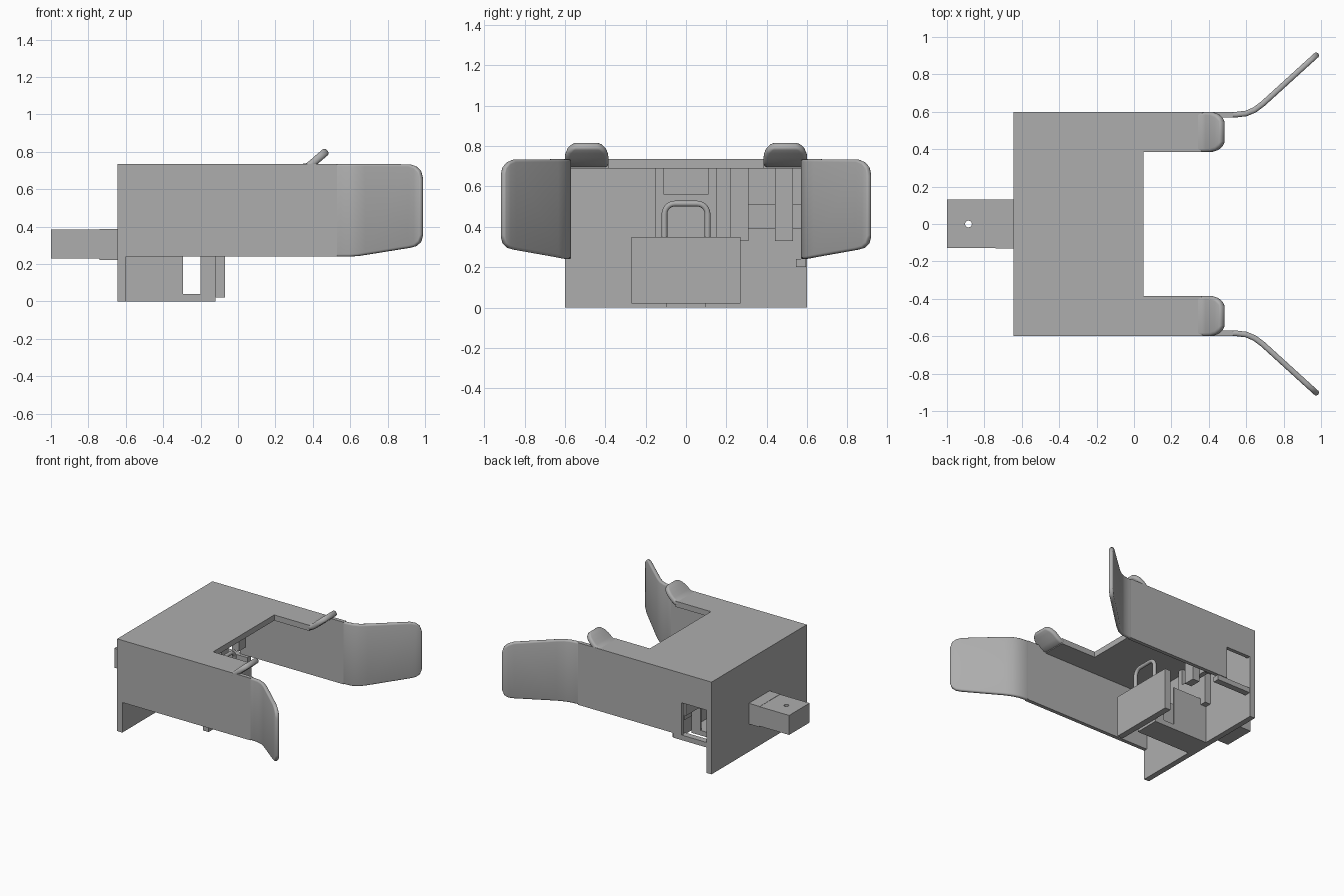
import bpy, bmesh, math
from mathutils import Vector

if "Cube" in bpy.data.objects:
    bpy.data.objects.remove(bpy.data.objects["Cube"], do_unlink=True)

steel = bpy.data.materials.new("grey_steel")
steel.use_nodes = True
GREY = (0.42, 0.42, 0.42, 1)
steel.diffuse_color = GREY
steel.node_tree.nodes["Principled BSDF"].inputs["Base Color"].default_value = GREY


def finish(name, bm, smooth=False):
    bmesh.ops.recalc_face_normals(bm, faces=bm.faces)
    mesh = bpy.data.meshes.new(name)
    bm.to_mesh(mesh)
    bm.free()
    mesh.materials.append(steel)
    obj = bpy.data.objects.new(name, mesh)
    bpy.context.collection.objects.link(obj)
    if smooth:
        for p in mesh.polygons:
            p.use_smooth = True
    return obj


def prism(name, outline, axis, lo, hi):
    """Extrude a 2D outline between lo and hi along the given axis."""
    place = {"x": lambda a, b: (lo, a, b), "y": lambda a, b: (a, lo, b),
             "z": lambda a, b: (a, b, lo)}[axis]
    bm = bmesh.new()
    face = bm.faces.new([bm.verts.new(place(a, b)) for a, b in outline])
    ext = bmesh.ops.extrude_face_region(bm, geom=[face])
    shift = Vector([hi - lo if axis == k else 0 for k in "xyz"])
    verts = [v for v in ext["geom"] if isinstance(v, bmesh.types.BMVert)]
    bmesh.ops.translate(bm, verts=verts, vec=shift)
    return finish(name, bm)


def box(name, x, y, z):
    return prism(name, [(x[0], y[0]), (x[1], y[0]), (x[1], y[1]), (x[0], y[1])], "z", *z)


def ribbon(name, pairs, thickness):
    """Bent sheet strip from pairs of edge points, thickened and rounded."""
    bm = bmesh.new()
    rows = [[bm.verts.new(p) for p in pair] for pair in pairs]
    for (a, b), (c, d) in zip(rows, rows[1:]):
        bm.faces.new((a, b, d, c))
    obj = finish(name, bm, True)
    sheet = obj.modifiers.new("sheet", "SOLIDIFY")
    sheet.thickness, sheet.offset = thickness, 0
    edge = obj.modifiers.new("edge", "BEVEL")
    edge.width, edge.segments, edge.angle_limit = thickness * 0.4, 3, math.radians(50)
    return obj


# Main folded body: top with two arms, and the end plate
top = [(-.645, -.6), (.36, -.6), (.36, -.385), (.05, -.385),
       (.05, .385), (.36, .385), (.36, .6), (-.645, .6)]
prism("top_plate", top, "z", .69, .735)
box("end_plate", (-.645, -.6), (-.6, .6), (0, .735))

# Side walls, one with an access notch
box("right_wall", (-.6, .53), (-.6, -.57), (.24, .735))
notched = [(-.6, .735), (.53, .735), (.53, .24), (-.38, .24), (-.38, .5), (-.6, .5)]
prism("left_wall", notched, "y", .57, .6)
box("notch_ledge", (-.6, -.3), (.545, .595), (.2, .24))

# Flared wings and curled tabs on both sides
wing = [(.5, .585, .24, .735), (.55, .585, .24, .735), (.6, .591, .24, .735),
        (.645, .61, .243, .735), (.69, .644, .25, .735), (.92, .853, .287, .733),
        (.95, .88, .295, .722), (.972, .9, .315, .7), (.985, .911, .36, .65)]
tab = [(.33, .713, .108), (.37, .718, .108), (.395, .735, .108), (.42, .758, .106),
       (.445, .779, .097), (.465, .796, .08), (.478, .807, .05)]
for side, s in (("left", 1), ("right", -1)):
    ribbon(side + "_wing", [((x, s * y, a), (x, s * y, b)) for x, y, a, b in wing], .03)
    ribbon(side + "_tab", [((x, s * .492 - w, z), (x, s * .492 + w, z))
                           for x, z, w in tab], .042)

# Connector tongue with a drilled pin hole
box("connector_collar", (-.74, -.645), (-.13, .13), (.222, .387))
connector = box("connector", (-1, -.74), (-.128, .13), (.23, .385))
bm = bmesh.new()
bmesh.ops.create_cone(bm, cap_ends=True, segments=20, radius1=.018, radius2=.018, depth=1)
drill = finish("hole_cutter", bm)
drill.location = (-.885, 0, .3)
drill.hide_render = True
drill.hide_set(True)
cut = connector.modifiers.new("pin_hole", "BOOLEAN")
cut.operation, cut.object = "DIFFERENCE", drill

# Inner holder: floor tongue, front plate and webs
box("floor_tongue", (-.6, -.12), (-.1, .1), (0, .04))
box("front_plate", (-.12, -.07), (-.27, .27), (.02, .35))
for name, y in (("left_web", .09), ("right_web", -.1)):
    box(name + "_rear", (-.6, -.295), (y, y + .01), (.04, .35))
    box(name + "_front", (-.2, -.12), (y, y + .01), (.04, .35))

# Arched handle behind the front plate
arch = [(-.107, .34)]
for start, cy in ((180, -.055), (90, .055)):
    for i in range(7):
        t = math.radians(start - 15 * i)
        arch.append((cy + .052 * math.cos(t), .463 + .052 * math.sin(t)))
arch.append((.107, .34))
curve = bpy.data.curves.new("arched_handle", "CURVE")
curve.dimensions = "3D"
curve.bevel_depth, curve.bevel_resolution = .015, 3
curve.materials.append(steel)
line = curve.splines.new("POLY")
line.points.add(len(arch) - 1)
for point, (y, z) in zip(line.points, arch):
    point.co = (-.105, y, z, 1)
bpy.context.collection.objects.link(bpy.data.objects.new("arched_handle", curve))

# Rails and cross bars hanging under the top
box("centre_panel", (-.6, -.55), (-.15, .15), (.3, .56))
for i, y in enumerate((-.15, .11)):
    box(f"centre_post_{i + 1}", (-.6, -.55), (y, y + .04), (.56, .69))
for i, y in enumerate((.22, .44)):
    box(f"side_rail_{i + 1}", (-.36, -.3), (y, y + .09), (.33, .69))
box("cross_bar", (-.4, -.36), (.22, .57), (.39, .51))
